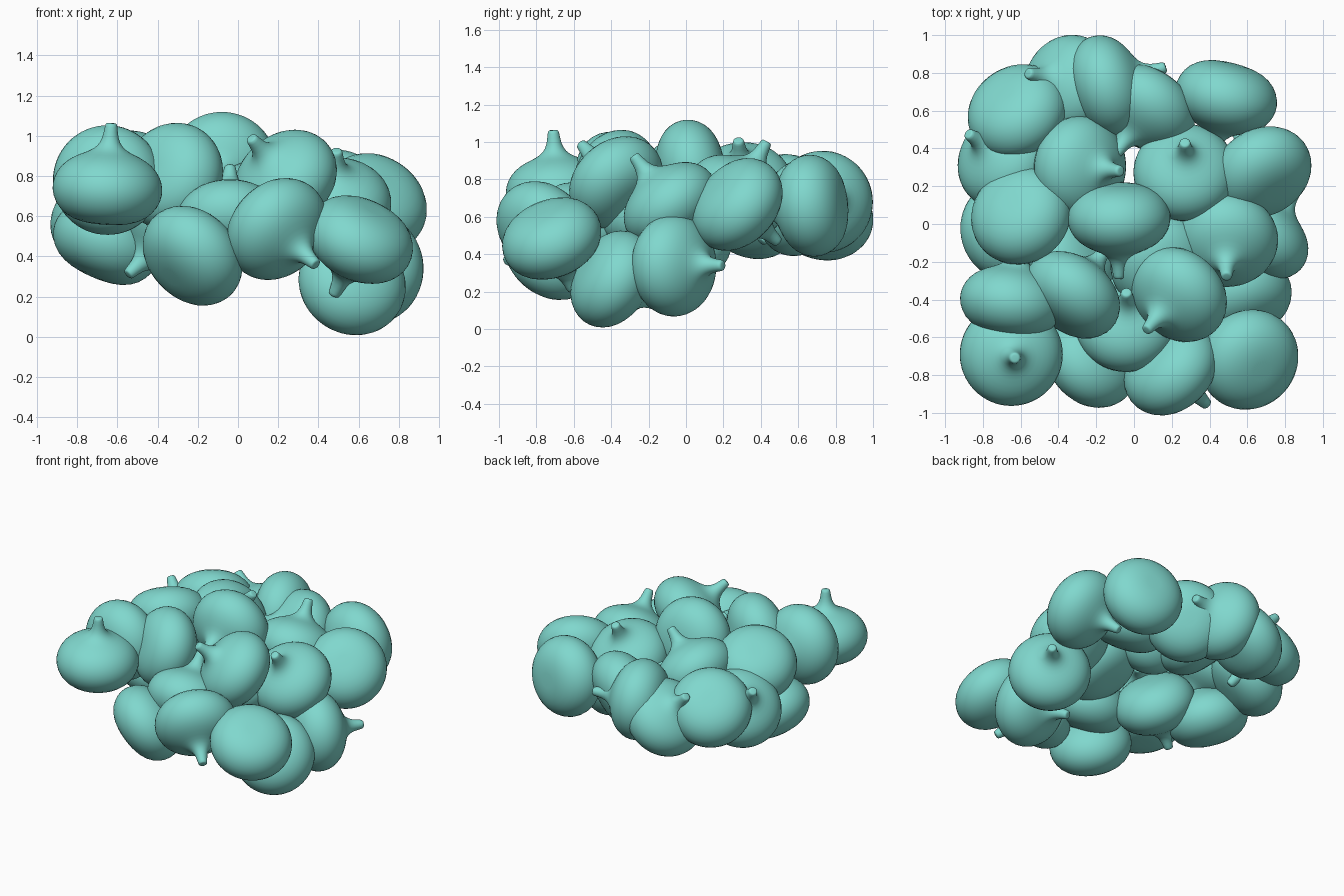
import bpy
import bmesh
import math
from mathutils import Vector

default_cube = bpy.data.objects.get("Cube")
if default_cube:
    bpy.data.objects.remove(default_cube, do_unlink=True)


def make_material(name, color):
    material = bpy.data.materials.new(name)
    material.use_nodes = True
    material.diffuse_color = color
    material.node_tree.nodes["Principled BSDF"].inputs["Base Color"].default_value = color
    return material


def make_bulb_mesh(material, profile, segments=32):
    """Turn the half profile about the z axis into one closed bulb."""
    bm = bmesh.new()
    verts = [bm.verts.new((radius, 0, height)) for radius, height in profile]
    edges = [bm.edges.new(pair) for pair in zip(verts, verts[1:])]
    bmesh.ops.spin(bm, geom=verts + edges, cent=(0, 0, 0), axis=(0, 0, 1),
                   angle=math.tau, steps=segments)
    bmesh.ops.remove_doubles(bm, verts=bm.verts, dist=0.0005)
    bmesh.ops.recalc_face_normals(bm, faces=bm.faces)
    for face in bm.faces:
        face.smooth = True
    mesh = bpy.data.meshes.new("bulb")
    bm.to_mesh(mesh)
    bm.free()
    mesh.materials.append(material)
    return mesh


def place_bulb(name, mesh, center, stem_direction):
    bulb = bpy.data.objects.new(name, mesh)
    bpy.context.collection.objects.link(bulb)
    bulb.location = center
    bulb.rotation_mode = "QUATERNION"
    bulb.rotation_quaternion = Vector(stem_direction).to_track_quat("Z", "Y")
    smoothing = bulb.modifiers.new("smoothing", "SUBSURF")
    smoothing.levels = smoothing.render_levels = 1


# Squat body with a flat base and full shoulders, ending in a thin stem
bulb_profile = [(0, -.17), (.08, -.17), (.165, -.153), (.235, -.107), (.272, -.04),
                (.278, .02), (.26, .08), (.218, .133), (.155, .17), (.1, .19),
                (.06, .218), (.038, .26), (.031, .325), (.025, .335), (0, .335)]

# Bulb centre, then the direction its stem points
front_bulbs = {
    "front_right_upright_bulb": ((-.65, -.69, .73), (.06, -.06, 1)),
    "front_right_sideways_bulb": ((-.65, -.42, .78), (.15, 1, 0)),
    "front_right_top_bulb": ((-.33, -.38, .8), (.55, .75, -.3)),
    "front_right_bottom_bulb": ((-.23, -.72, .4), (.6, .5, .6)),
    "front_middle_bulb": ((-.04, -.53, .56), (0, .5, .85)),
    "front_middle_low_bulb": ((.19, -.76, .54), (.6, -.6, -.55)),
    "front_left_top_bulb": ((.24, -.37, .78), (-.5, -.55, .6)),
    "front_left_corner_bulb": ((.61, -.72, .49), (-.4, .35, -.85)),
    "front_left_bottom_bulb": ((.57, -.4, .27), (-.3, .8, -.45)),
}
middle_bulbs = {
    "right_top_bulb": ((-.6, .05, .81), (.35, -.4, -.8)),
    "right_bottom_bulb": ((-.66, -.03, .46), (.4, .1, .9)),
    "right_inner_bulb": ((-.32, -.17, .52), (-.65, -.35, -.6)),
    "center_top_bulb": ((-.08, .04, .85), (0, -1, -.2)),
    "center_inner_bulb": ((.14, -.2, .65), (.3, -.4, .8)),
    "center_right_bulb": ((-.29, .3, .76), (.66, -.06, .75)),
    "center_left_bulb": ((.27, .27, .71), (0, .5, .9)),
    "left_top_bulb": ((.49, -.08, .66), (0, -.6, .8)),
    "left_bottom_bulb": ((.67, -.07, .34), (.6, .8, 0)),
    "left_side_bulb": ((.68, .27, .67), (-.4, .65, -.6)),
}
back_bulbs = {
    "back_right_side_bulb": ((-.68, .34, .61), (-.6, .42, .7)),
    "back_right_top_bulb": ((-.62, .6, .7), (.4, -.6, -.7)),
    "back_right_low_bulb": ((-.34, .73, .6), (-.65, .2, .7)),
    "back_middle_top_bulb": ((-.15, .73, .68), (.95, .3, .05)),
    "back_middle_low_bulb": ((.07, .62, .65), (-.5, -.75, .4)),
    "back_left_bulb": ((.49, .68, .66), (-.25, -.95, -.1)),
}

teal = make_material("soft_teal", (.216, .686, .617, 1))
bulb_mesh = make_bulb_mesh(teal, bulb_profile)
for row in (front_bulbs, middle_bulbs, back_bulbs):
    for name, (center, stem_direction) in row.items():
        place_bulb(name, bulb_mesh, center, stem_direction)
